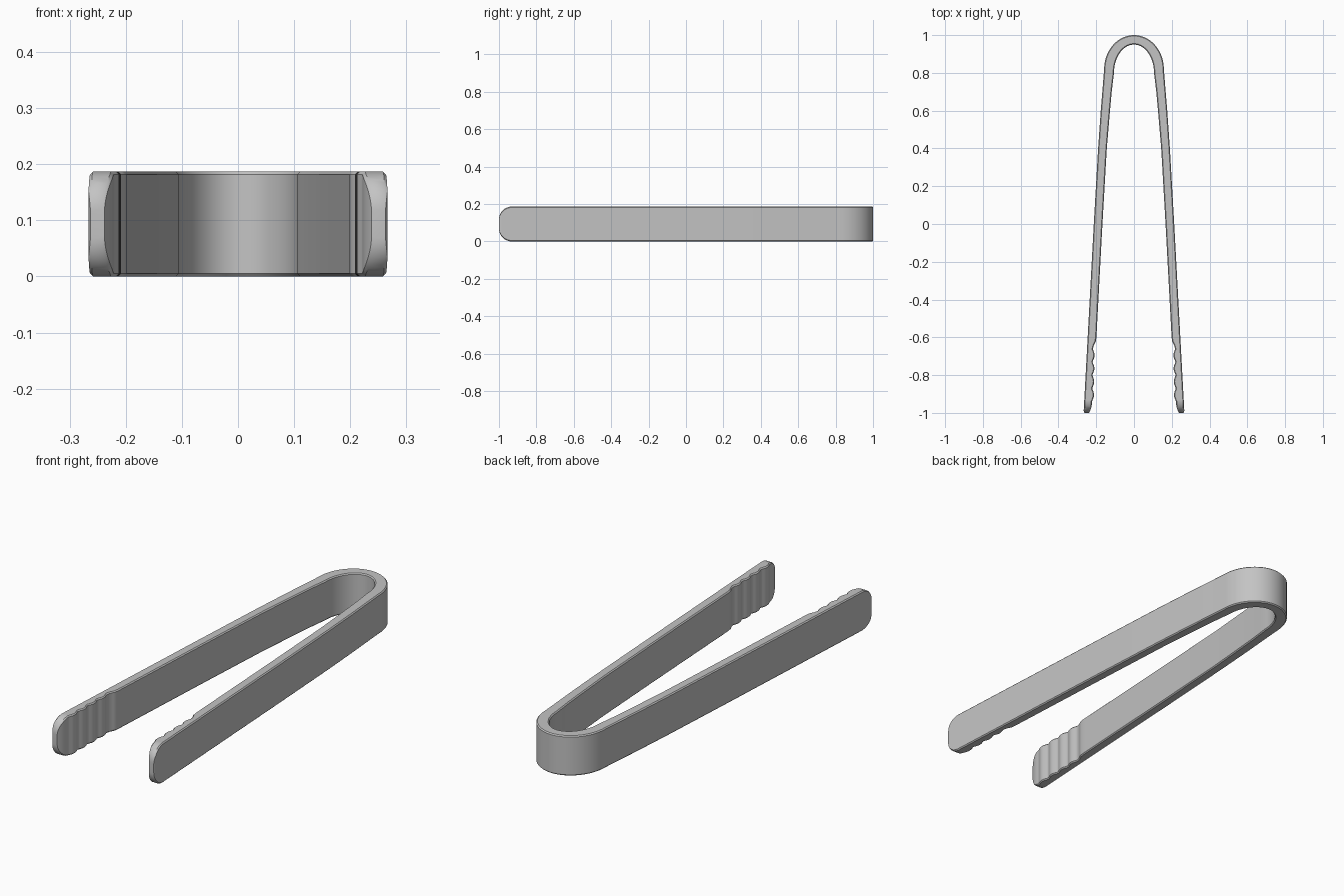
import bpy, bmesh, math

cube = bpy.data.objects.get("Cube")
if cube:
    bpy.data.objects.remove(cube, do_unlink=True)

HEIGHT = 0.187
MID = HEIGHT / 2
CHAMFER = 0.005

# Plan curves of one leg as (y, x), from the bend to the tip
OUTER = [(0.82, 0.158), (0.60, 0.176), (0.40, 0.190), (0.0, 0.213), (-1.0, 0.267)]
INNER = [(0.80, 0.106), (0.70, 0.118), (0.60, 0.127), (0.40, 0.144), (0.0, 0.167),
         (-0.60, 0.199), (-0.62, 0.202), (-0.64, 0.212), (-0.66, 0.217)]
GRIP_START, GRIP_END, TEETH = -0.66, -0.94, 4
TIP_START = -0.93


def interp(curve, y):
    for (y0, x0), (y1, x1) in zip(curve, curve[1:]):
        if y >= y1:
            return x0 + (x1 - x0) * (y - y0) / (y1 - y0)
    return curve[-1][1]


def inner_x(y):
    """Inner edge of the leg, with rounded grip teeth and a tapered tip."""
    if y >= GRIP_START:
        return interp(INNER, y)
    if y >= GRIP_END:
        t = (GRIP_START - y) / (GRIP_START - GRIP_END)
        return 0.218 + 0.004 * t - 0.010 * abs(math.sin(math.pi * TEETH * t)) ** 1.3
    return 0.222 + 0.016 * ((GRIP_END - y) / (-1 - GRIP_END)) ** 2


def half_height(y):
    """Half the leg depth, rounded off elliptically at the tip."""
    if y >= TIP_START:
        return MID
    t = min(1, (TIP_START - y) / (1 + TIP_START))
    return 0.025 + (MID - 0.025) * math.sqrt(1 - t * t)


# Stations along one half: (outer point, inner point, half depth)
stations = []
BEND = 20
for i in range(BEND + 1):
    a = math.pi / 2 * i / BEND
    s, c = math.sin(a), math.cos(a)
    stations.append(((0.158 * s, 0.82 + 0.18 * c), (0.106 * s, 0.80 + 0.15 * c), MID))

leg_ys = [0.75, 0.70, 0.60, 0.50, 0.40, 0.20, 0.0, -0.3, -0.58, -0.60, -0.61, -0.62,
          -0.63, -0.64, -0.65]
leg_ys += [GRIP_START + (GRIP_END - GRIP_START) * i / 40 for i in range(41)]
leg_ys += [TIP_START - (1 + TIP_START) * math.sin(math.pi / 2 * i / 12) for i in range(1, 13)]
for y in sorted(set(leg_ys), reverse=True):
    xo = interp(OUTER, y)
    if y < -0.985:  # soften the outer corner of the tip
        xo -= 0.004 * ((-0.985 - y) / 0.015) ** 2
    stations.append(((xo, y), (inner_x(y), y), half_height(y)))

# Complete the U by reflecting the half about x = 0
mirrored = [((-o[0], o[1]), (-i[0], i[1]), h) for o, i, h in reversed(stations[1:])]
stations = mirrored + stations

# Loft a chamfered rectangular section through the stations
bm = bmesh.new()
rings = []
for o, i, h in stations:
    width = math.dist(o, i)
    k = CHAMFER / width
    ring = []
    for f, z in ((0, -h + CHAMFER), (k, -h), (1 - k, -h), (1, -h + CHAMFER),
                 (1, h - CHAMFER), (1 - k, h), (k, h), (0, h - CHAMFER)):
        ring.append(bm.verts.new((o[0] + (i[0] - o[0]) * f,
                                  o[1] + (i[1] - o[1]) * f, MID + z)))
    rings.append(ring)
for r0, r1 in zip(rings, rings[1:]):
    for j in range(8):
        n = (j + 1) % 8
        bm.faces.new((r0[j], r0[n], r1[n], r1[j]))
bm.faces.new(rings[0])
bm.faces.new(rings[-1])
bmesh.ops.recalc_face_normals(bm, faces=bm.faces)

mesh = bpy.data.meshes.new("tongs_body")
bm.to_mesh(mesh)
bm.free()
tongs = bpy.data.objects.new("tongs_body", mesh)
bpy.context.collection.objects.link(tongs)

# Plain grey finish
grey = bpy.data.materials.new("light grey")
grey.use_nodes = True
colour = (0.55, 0.55, 0.55, 1)
grey.diffuse_color = colour
grey.node_tree.nodes["Principled BSDF"].inputs["Base Color"].default_value = colour
mesh.materials.append(grey)

bpy.ops.object.select_all(action='DESELECT')
bpy.context.view_layer.objects.active = tongs
tongs.select_set(True)
bpy.ops.object.shade_smooth_by_angle(angle=math.radians(35))
